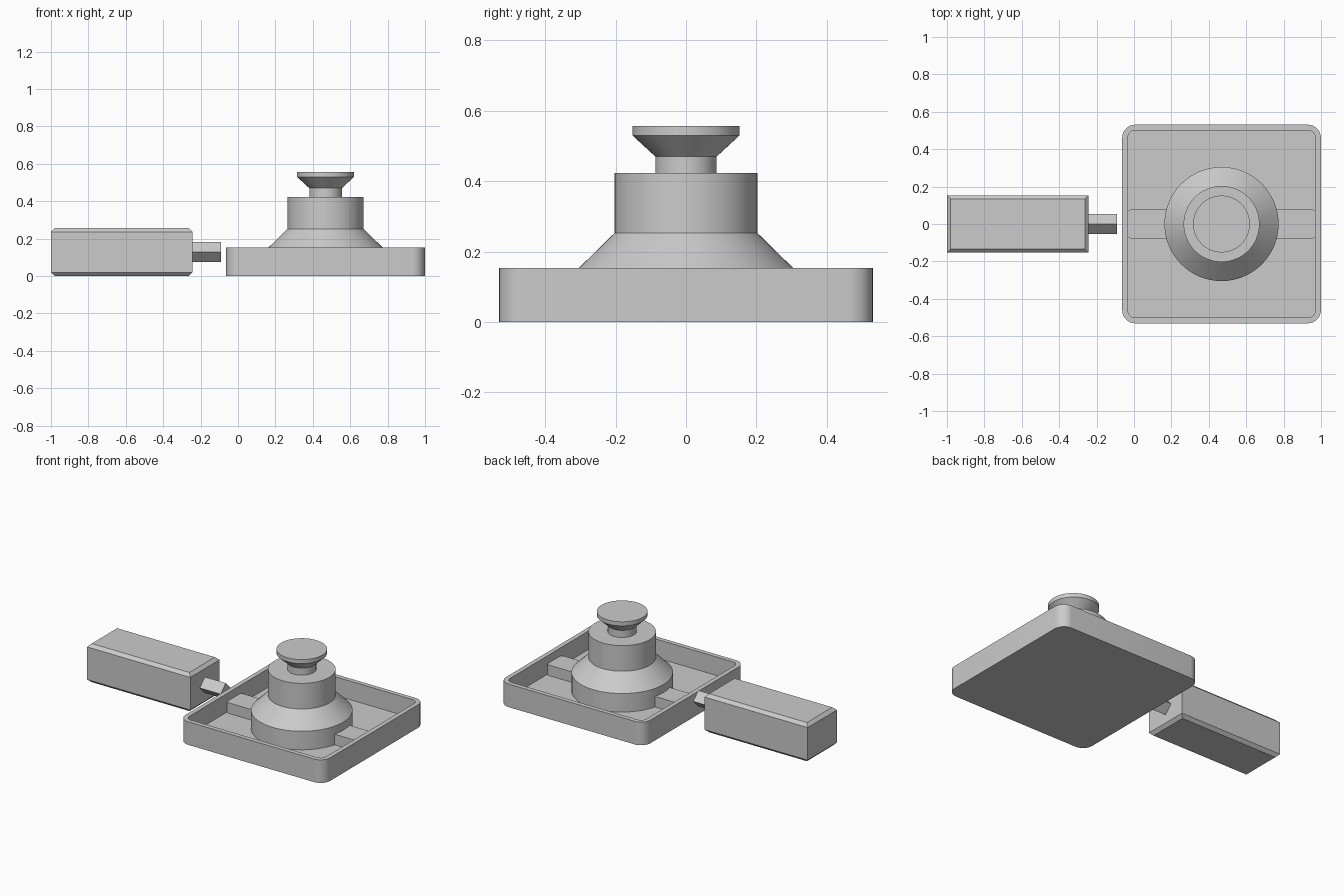
import bpy, bmesh, math

if "Cube" in bpy.data.objects:
    bpy.data.objects.remove(bpy.data.objects["Cube"])

grey = bpy.data.materials.new("plain grey")
grey.diffuse_color = (0.6, 0.6, 0.6, 1)
grey.use_nodes = True
grey.node_tree.nodes["Principled BSDF"].inputs["Base Color"].default_value = grey.diffuse_color
CX = 0.468  # centre of tray and plunger


def finish(name, bm, smooth=True):
    bmesh.ops.recalc_face_normals(bm, faces=bm.faces)
    mesh = bpy.data.meshes.new(name)
    bm.to_mesh(mesh)
    bm.free()
    mesh.materials.append(grey)
    ob = bpy.data.objects.new(name, mesh)
    bpy.context.collection.objects.link(ob)
    if smooth:
        bpy.ops.object.select_all(action='DESELECT')
        ob.select_set(True)
        bpy.context.view_layer.objects.active = ob
        bpy.ops.object.shade_smooth_by_angle(angle=math.radians(30))
    return ob


def rounded_ring(bm, hx, hy, r, z, seg=10):
    """Loop of vertices around a rounded rectangle."""
    verts = []
    for i, (sx, sy) in enumerate([(1, 1), (-1, 1), (-1, -1), (1, -1)]):
        for k in range(seg + 1):
            a = math.pi / 2 * (i + k / seg)
            verts.append(bm.verts.new((CX + sx * (hx - r) + r * math.cos(a),
                                       sy * (hy - r) + r * math.sin(a), z)))
    return verts


def bridge(bm, a, b):
    n = len(a)
    for i in range(n):
        j = (i + 1) % n
        bm.faces.new((a[i], a[j], b[j], b[i]))


def stack(name, rings):
    """Skin successive rounded rectangles and cap both ends."""
    bm = bmesh.new()
    loops = [rounded_ring(bm, *r) for r in rings]
    for a, b in zip(loops, loops[1:]):
        bridge(bm, a, b)
    bm.faces.new(loops[0])
    bm.faces.new(loops[-1])
    return finish(name, bm)


# Hollow tray with rounded corners
stack("tray", [(0.531, 0.531, 0.07, 0), (0.531, 0.531, 0.07, 0.153),
               (0.501, 0.501, 0.04, 0.153), (0.501, 0.501, 0.04, 0.03)])

# Rib crossing the tray under the plunger
stack("tray_rib", [(0.508, 0.078, 0.03, 0.02), (0.508, 0.078, 0.03, 0.1)])

# Turned plunger: base, cone, drum, neck, flared cap
profile = [(0.305, 0.02), (0.305, 0.153), (0.203, 0.253), (0.203, 0.423),
           (0.087, 0.423), (0.087, 0.47), (0.152, 0.53), (0.152, 0.557)]
stack("plunger", [(r, r, r, z, 16) for r, z in profile])

# Handle block with chamfered top and bottom rims
bm = bmesh.new()
bmesh.ops.create_cube(bm, size=1)
for v in bm.verts:
    v.co = (v.co.x * 0.757 - 0.6215, v.co.y * 0.306, v.co.z * 0.256 + 0.128)
rims = [e for e in bm.edges if abs(e.verts[0].co.z - e.verts[1].co.z) < 0.01]
bmesh.ops.bevel(bm, geom=rims, offset=0.02, segments=1, affect='EDGES')
finish("handle", bm, smooth=False)

# Square rod on edge, projecting from the handle
bm = bmesh.new()
ends = [[bm.verts.new((x, 0.053 * math.cos(i * math.pi / 2),
                       0.128 + 0.053 * math.sin(i * math.pi / 2))) for i in range(4)]
        for x in (-0.26, -0.09)]
bridge(bm, *ends)
for loop in ends:
    bm.faces.new(loop)
finish("handle_rod", bm, smooth=False)
